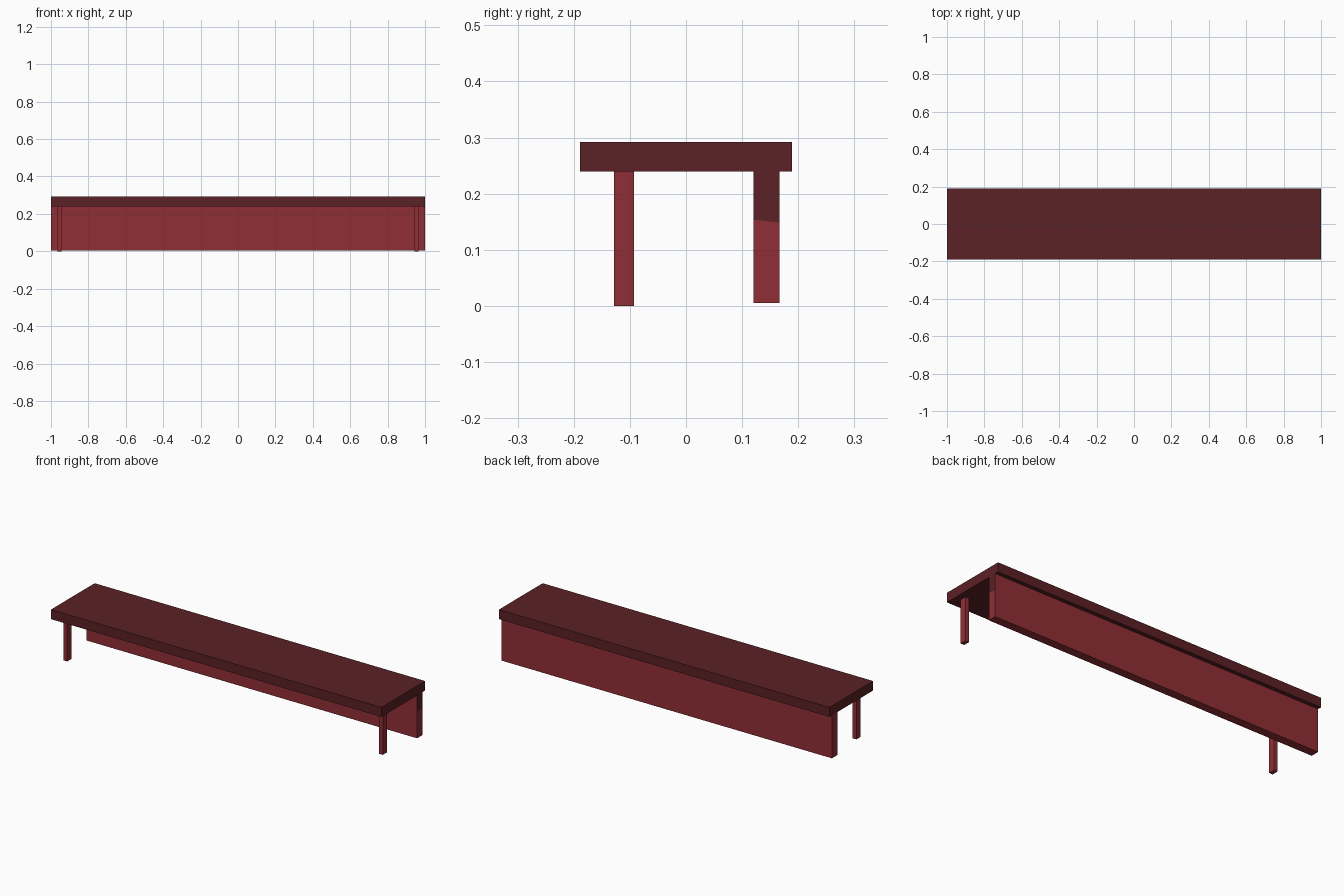
import bpy, bmesh, random
from mathutils import Vector

if "Cube" in bpy.data.objects:
    bpy.data.objects.remove(bpy.data.objects["Cube"])

random.seed(7)


def material(name, color):
    m = bpy.data.materials.new(name)
    m.diffuse_color = (*color, 1)
    m.use_nodes = True
    m.node_tree.nodes["Principled BSDF"].inputs["Base Color"].default_value = m.diffuse_color
    return m


DARK = material("dark_red", (0.105, 0.015, 0.019))
RED = material("red", (0.28, 0.028, 0.037))


def random_seeds(lo, hi, count):
    return [Vector([random.uniform(a, b) for a, b in zip(lo, hi)]) for _ in range(count)]


def shard(lo, hi, seed, seeds):
    """Box trimmed to the region closest to one seed point."""
    bm = bmesh.new()
    bmesh.ops.create_cube(bm, size=1)
    for v in bm.verts:
        v.co = [(a + b) / 2 + c * (b - a) for a, b, c in zip(lo, hi, v.co)]
    for other in sorted(seeds, key=lambda s: (s - seed).length):
        if other is seed:
            continue
        geom = bm.verts[:] + bm.edges[:] + bm.faces[:]
        cut = bmesh.ops.bisect_plane(bm, geom=geom, dist=1e-6,
                                     plane_co=(seed + other) / 2,
                                     plane_no=(other - seed).normalized(),
                                     clear_outer=True)["geom_cut"]
        edges = [e for e in cut if isinstance(e, bmesh.types.BMEdge)]
        if edges:
            bmesh.ops.holes_fill(bm, edges=edges, sides=0)
    bmesh.ops.recalc_face_normals(bm, faces=bm.faces)
    return bm


def cracked_box(name, lo, hi, mat, seeds):
    """Board made of flush broken shards."""
    mesh = bpy.data.meshes.new(name)
    whole = bmesh.new()
    for s in seeds:
        piece = shard(lo, hi, s, seeds)
        piece.to_mesh(mesh)
        piece.free()
        whole.from_mesh(mesh)
    whole.to_mesh(mesh)
    whole.free()
    mesh.materials.append(mat)
    obj = bpy.data.objects.new(name, mesh)
    bpy.context.collection.objects.link(obj)
    return obj


# Seat board
lo, hi = (-1, -0.189, 0.24), (1, 0.189, 0.292)
cracked_box("seat_board", lo, hi, DARK, random_seeds(lo, hi, 45))

# Back panel, with a broken corner on the right end
lo, hi = (-1, 0.12, 0.005), (1, 0.167, 0.24)
seeds = random_seeds(lo, (0.85, 0.167, 0.24), 30)
seeds += [Vector((0.98, 0.14, 0.20)), Vector((0.98, 0.13, 0.104))]
panel = cracked_box("back_panel", lo, hi, RED, seeds)
panel.data.materials.append(DARK)
for f in panel.data.polygons:
    if f.normal.x > 0.99 and f.center.x > 0.99 and f.center.z > 0.15:
        f.material_index = 1

# Front legs
for side, x in (("left", -0.955), ("right", 0.955)):
    lo, hi = (x - 0.011, -0.128, 0), (x + 0.011, -0.093, 0.24)
    seeds = [Vector((x, -0.115, -0.01)), Vector((x, -0.112, 0.055)),
             Vector((x, -0.098, 0.15))]
    cracked_box(f"front_leg_{side}", lo, hi, RED, seeds)
